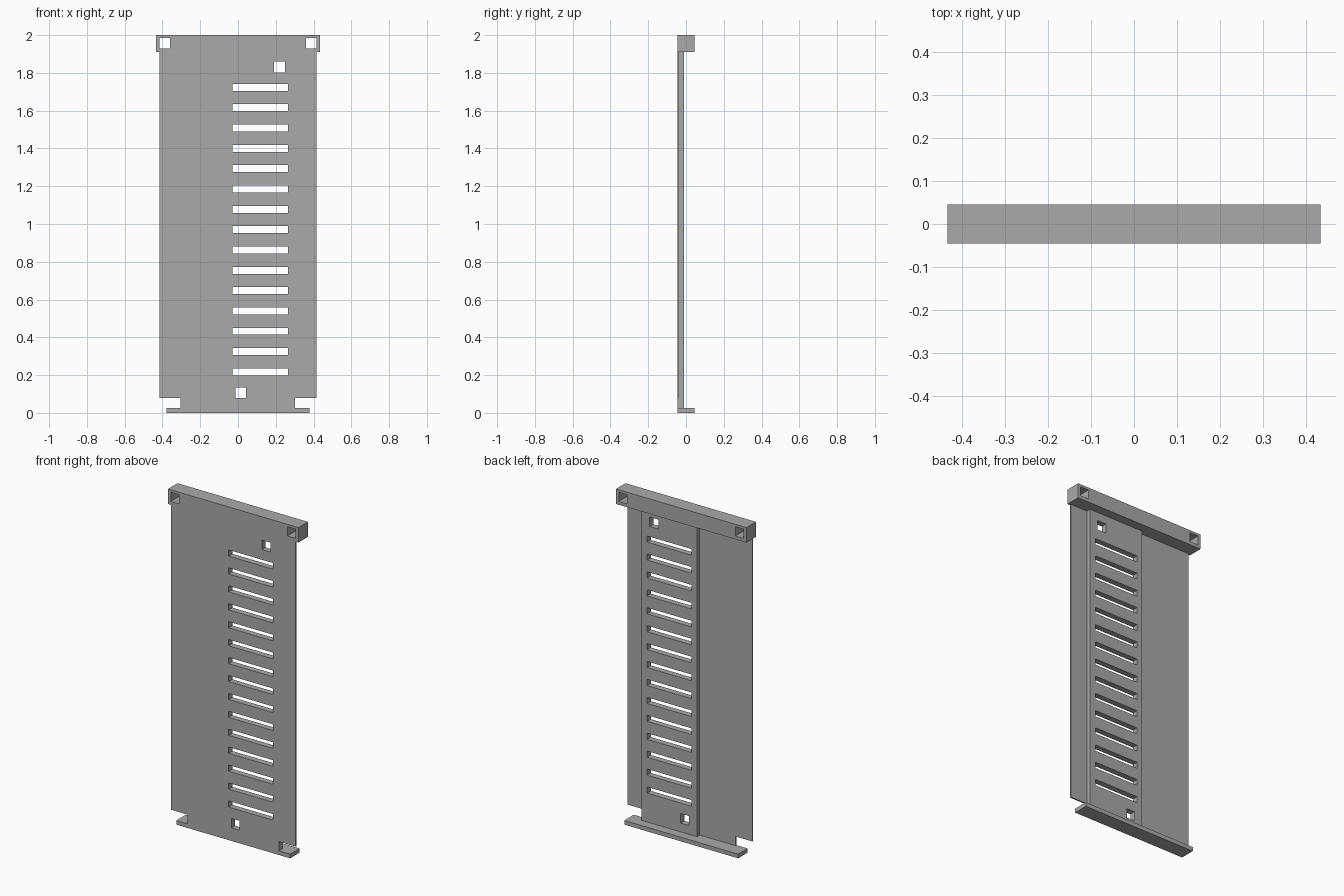
import bpy
import bmesh
from mathutils import Matrix, Vector

cube = bpy.data.objects.get("Cube")
if cube:
    bpy.data.objects.remove(cube, do_unlink=True)

# Single flat material
grey = bpy.data.materials.new("mid_grey")
grey.use_nodes = True
colour = (0.4, 0.4, 0.4, 1)
grey.diffuse_color = colour
grey.node_tree.nodes["Principled BSDF"].inputs["Base Color"].default_value = colour


def make_boxes(name, boxes):
    """One object made of boxes given as (x0, x1, y0, y1, z0, z1)."""
    bm = bmesh.new()
    for x0, x1, y0, y1, z0, z1 in boxes:
        centre = Vector((x0 + x1, y0 + y1, z0 + z1)) / 2
        size = Matrix.Diagonal((x1 - x0, y1 - y0, z1 - z0, 1))
        bmesh.ops.create_cube(bm, size=1, matrix=Matrix.Translation(centre) @ size)
    mesh = bpy.data.meshes.new(name)
    bm.to_mesh(mesh)
    bm.free()
    mesh.materials.append(grey)
    obj = bpy.data.objects.new(name, mesh)
    bpy.context.scene.collection.objects.link(obj)
    return obj


def cut(obj, holes):
    """Cut rectangular holes (x0, x1, z0, z1) straight through in y."""
    cutter = make_boxes("hole_cutter", [(a, b, -0.2, 0.2, c, d) for a, b, c, d in holes])
    cutter.hide_render = True
    mod = obj.modifiers.new("holes", "BOOLEAN")
    mod.operation = "DIFFERENCE"
    mod.solver = "EXACT"
    mod.object = cutter
    bpy.context.view_layer.update()
    result = bpy.data.meshes.new_from_object(
        obj.evaluated_get(bpy.context.evaluated_depsgraph_get()))
    obj.modifiers.clear()
    obj.data = result
    bpy.data.objects.remove(cutter, do_unlink=True)


FRONT, BACK = -0.045, 0.045
PLATE_BACK, RIB_BACK = -0.036, -0.01
BAR_Z, FOOT_Z = 1.91, 0.025
RIB_LEFT = 0.303

# Ladder of slots plus two square peg holes
slots = [(-0.03, 0.265, z - 0.0185, z + 0.0185)
         for z in (0.217 + 0.1076 * i for i in range(15))]
pegs = [(0.19, 0.248, 1.803, 1.86), (-0.012, 0.042, 0.078, 0.135)]

# Thin front plate with notched lower corners
plate = make_boxes("front_plate", [(-0.415, 0.415, FRONT, PLATE_BACK, FOOT_Z, BAR_Z)])
notches = [(-0.6, -0.305, -0.1, 0.08), (RIB_LEFT, 0.6, -0.1, 0.08)]
cut(plate, slots + pegs + notches)

# Thicker strip behind the slots
strip = make_boxes("back_strip", [(-0.066, RIB_LEFT, PLATE_BACK, RIB_BACK, FOOT_Z, BAR_Z)])
cut(strip, slots + pegs)

# Top bar with a square hole at each end
bar = make_boxes("top_bar", [(-0.433, 0.433, FRONT, BACK, BAR_Z, 2)])
cut(bar, [(-0.415, -0.36, 1.93, 1.985), (0.36, 0.415, 1.93, 1.985)])

# Foot ledge
make_boxes("foot_ledge", [(-0.378, 0.378, FRONT, BACK, 0, FOOT_Z)])
